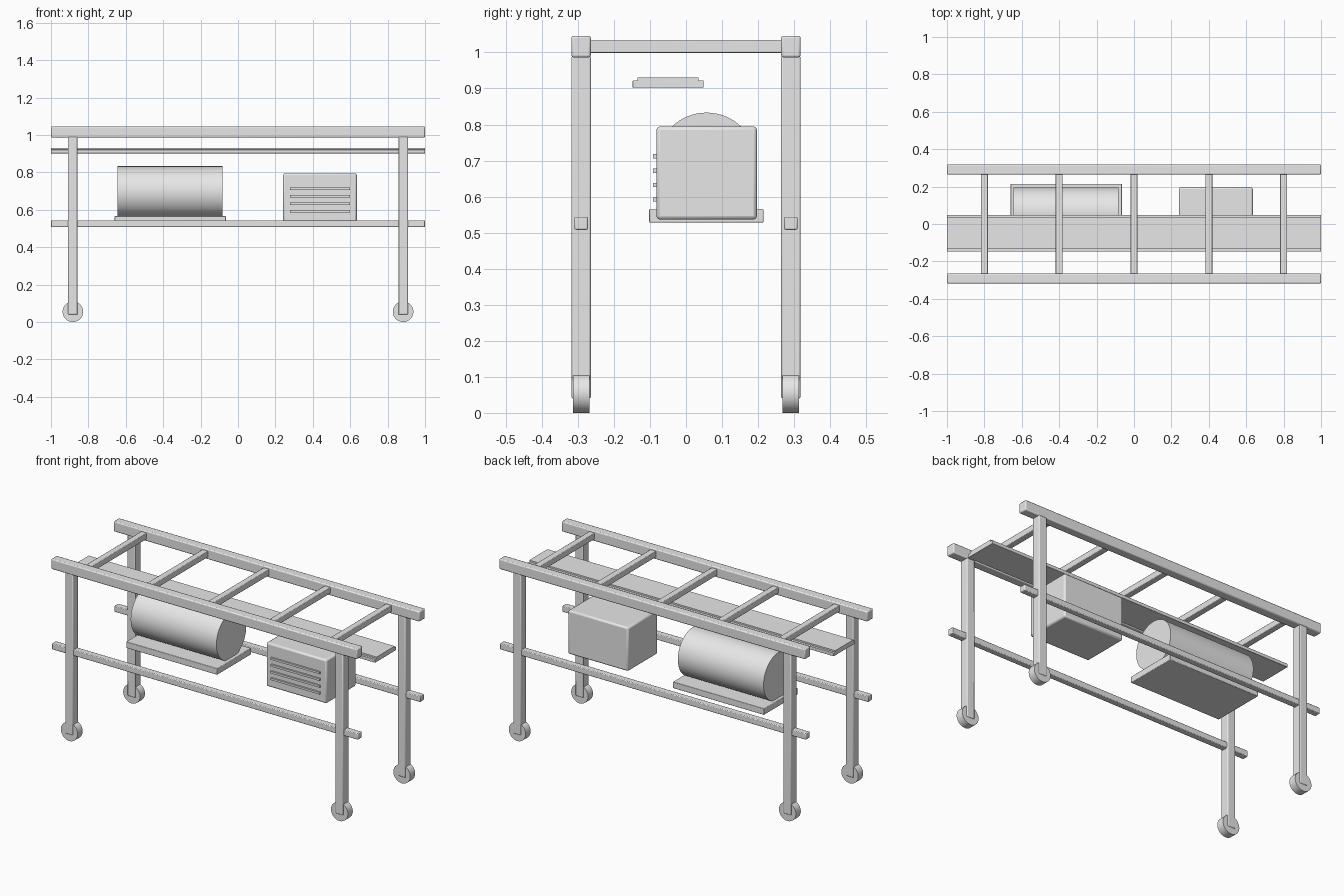
import bpy, math

if "Cube" in bpy.data.objects:
    bpy.data.objects.remove(bpy.data.objects["Cube"])

grey = bpy.data.materials.new("light_grey")
grey.diffuse_color = (0.8, 0.8, 0.8, 1.0)
grey.use_nodes = True
grey.node_tree.nodes["Principled BSDF"].inputs["Base Color"].default_value = grey.diffuse_color


def finish(ob, name, bevel=0.0, segments=2):
    ob.name = name
    ob.data.materials.append(grey)
    if bevel:
        mod = ob.modifiers.new("rounded_edges", 'BEVEL')
        mod.width = bevel
        mod.segments = segments
        mod.limit_method = 'ANGLE'
    bpy.ops.object.shade_smooth_by_angle(angle=math.radians(35))
    return ob


def box(name, x, y, z, bevel=0.0):
    """Box from (min, max) ranges along each axis."""
    bpy.ops.mesh.primitive_cube_add(size=1)
    ob = bpy.context.object
    for i, (a, b) in enumerate((x, y, z)):
        for v in ob.data.vertices:
            v.co[i] = b if v.co[i] > 0 else a
    return finish(ob, name, bevel)


def cylinder(name, centre, radius, depth, axis, bevel=0.0):
    rot = {'X': (0, math.pi / 2, 0), 'Y': (math.pi / 2, 0, 0)}[axis]
    bpy.ops.mesh.primitive_cylinder_add(vertices=64, radius=radius, depth=depth,
                                        location=centre, rotation=rot)
    return finish(bpy.context.object, name, bevel)


# Frame: rails, legs and wheels on both sides
for side, s in (("front", -1), ("back", 1)):
    yc = 0.291 * s
    box(side + "_top_rail", (-1, 1), (yc - 0.027, yc + 0.027), (0.986, 1.046), 0.006)
    box(side + "_lower_rail", (-1, 1), (yc - 0.0185, yc + 0.0185), (0.508, 0.544), 0.004)
    for end, e in (("left", -1), ("right", 1)):
        xc = 0.883 * e
        box(f"{side}_{end}_leg", (xc - 0.026, xc + 0.026),
            (yc - 0.027, yc + 0.027), (0.04, 0.99), 0.005)
        cylinder(f"{side}_{end}_wheel", (xc, yc, 0.055), 0.055, 0.046, 'Y')

# Rungs across the top
for i in range(5):
    xc = -0.8 + 0.4 * i
    box(f"rung_{i + 1}", (xc - 0.0185, xc + 0.0185), (-0.27, 0.27), (0.999, 1.035), 0.003)

# Long shelf board with a slightly raised top
box("shelf_board", (-1, 1), (-0.148, 0.049), (0.902, 0.922), 0.002)
box("shelf_board_top", (-1, 1), (-0.134, 0.035), (0.92, 0.931))

# Drum motor on its base plate
box("drum_base_plate", (-0.66, -0.065), (-0.102, 0.215), (0.528, 0.566), 0.003)
cylinder("drum", (-0.364, 0.057, 0.694), 0.139, 0.56, 'X')

# Control box with vent slats on the front
box("control_box", (0.241, 0.635), (-0.082, 0.197), (0.536, 0.795), 0.01)
for i in range(4):
    zc = 0.712 - 0.04 * i
    box(f"vent_slat_{i + 1}", (0.277, 0.598), (-0.092, -0.078), (zc - 0.006, zc + 0.006))
